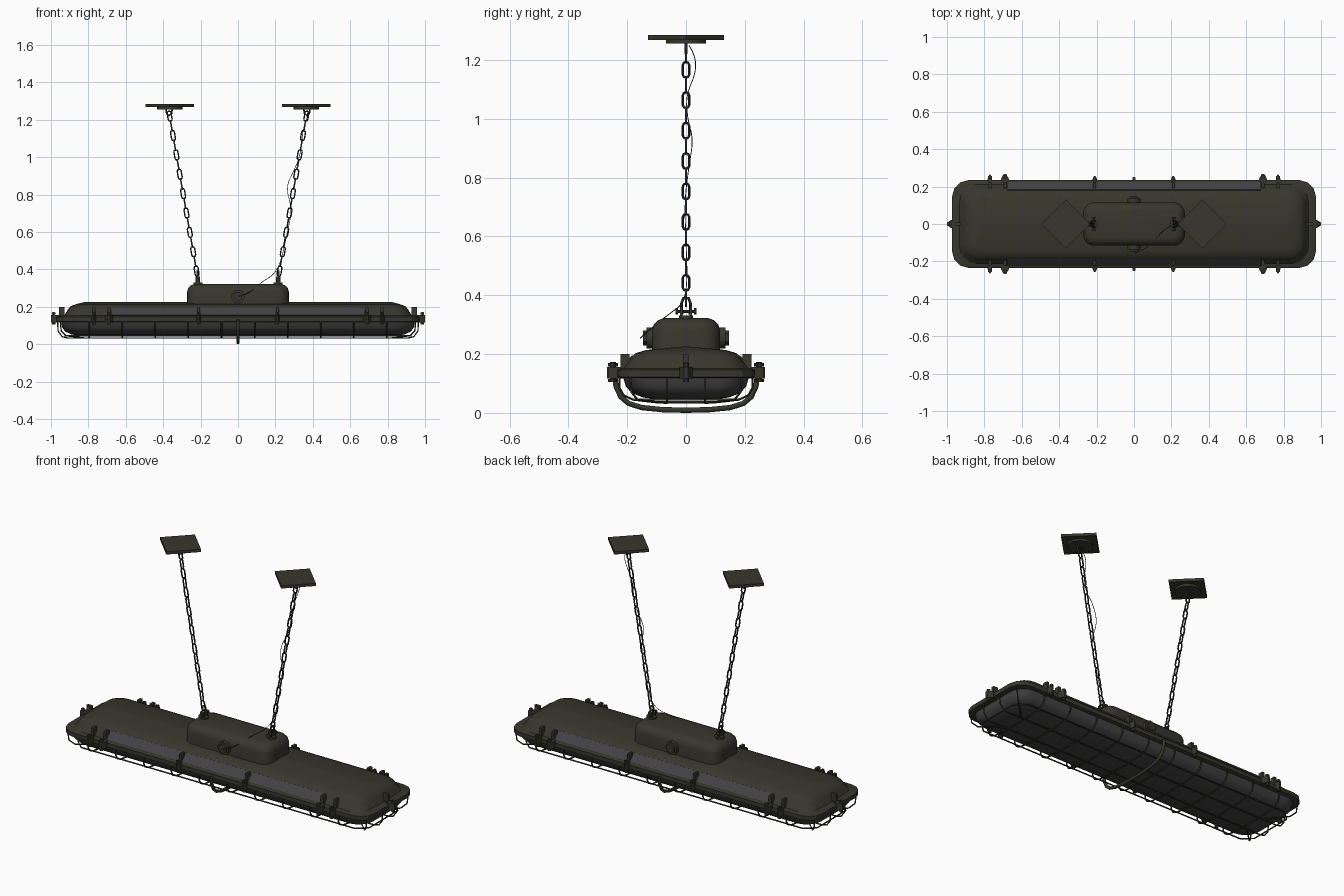
import bpy, bmesh, math
from mathutils import Vector, Matrix

if "Cube" in bpy.data.objects:
    bpy.data.objects.remove(bpy.data.objects["Cube"])


def material(name, rgb):
    m = bpy.data.materials.new(name)
    m.diffuse_color = (*rgb, 1)
    m.use_nodes = True
    m.node_tree.nodes["Principled BSDF"].inputs["Base Color"].default_value = m.diffuse_color
    return m


OLIVE = material("olive paint", (0.038, 0.038, 0.026))
GLASS = material("smoked glass", (0.055, 0.055, 0.058))
STEEL = material("dark steel", (0.028, 0.028, 0.031))


def finish(ob, mat, angle=35):
    ob.data.materials.clear()
    ob.data.materials.append(mat)
    bpy.ops.object.select_all(action='DESELECT')
    ob.select_set(True)
    bpy.context.view_layer.objects.active = ob
    if ob.type == 'CURVE':
        bpy.ops.object.convert(target='MESH')
    bpy.ops.object.shade_smooth_by_angle(angle=math.radians(angle))
    return bpy.context.object


def from_bm(name, bm, mat, angle=35):
    bmesh.ops.recalc_face_normals(bm, faces=bm.faces)
    me = bpy.data.meshes.new(name)
    bm.to_mesh(me)
    bm.free()
    ob = bpy.data.objects.new(name, me)
    bpy.context.collection.objects.link(ob)
    return finish(ob, mat, angle)


def loft(name, rings, mat, seg=4, angle=35):
    """Skin a stack of rounded rectangles (half x, half y, corner radius, z)."""
    bm = bmesh.new()
    loops = []
    for hx, hy, r, z in rings:
        loop = []
        for k, (sx, sy) in enumerate(((1, 1), (-1, 1), (-1, -1), (1, -1))):
            for i in range(seg + 1):
                a = math.pi / 2 * (k + i / seg)
                loop.append(bm.verts.new((sx * (hx - r) + r * math.cos(a),
                                          sy * (hy - r) + r * math.sin(a), z)))
        loops.append(loop)
    n = len(loops[0])
    for a, b in zip(loops, loops[1:]):
        for i in range(n):
            bm.faces.new((a[i], a[(i + 1) % n], b[(i + 1) % n], b[i]))
    bm.faces.new(loops[0])
    bm.faces.new(loops[-1])
    return from_bm(name, bm, mat, angle)


def wires(name, paths, radius, mat, cyclic=False, res=1, smooth=False):
    cu = bpy.data.curves.new(name, 'CURVE')
    cu.dimensions = '3D'
    cu.bevel_depth = radius
    cu.bevel_resolution = res
    cu.use_fill_caps = True
    for pts in paths:
        sp = cu.splines.new('NURBS' if smooth else 'POLY')
        sp.points.add(len(pts) - 1)
        for p, c in zip(sp.points, pts):
            p.co = (*c, 1)
        sp.use_cyclic_u = cyclic
        if smooth:
            sp.use_endpoint_u = True
            sp.order_u = 3
    ob = bpy.data.objects.new(name, cu)
    bpy.context.collection.objects.link(ob)
    return finish(ob, mat, 60)


def add_cyl(bm, at, r, depth, axis='Z', seg=12, r2=None):
    m = Matrix.Translation(at)
    if axis != 'Z':
        m = m @ Matrix.Rotation(math.pi / 2, 4, 'X' if axis == 'Y' else 'Y')
    bmesh.ops.create_cone(bm, cap_ends=True, segments=seg, radius1=r,
                          radius2=r if r2 is None else r2, depth=depth, matrix=m)


def add_box(bm, at, size):
    bmesh.ops.create_cube(bm, size=1, matrix=Matrix.Translation(at) @ Matrix.Diagonal((*size, 1)))


# Lamp body: housing with a low ridge, clamping rim, glass bowl
loft("housing", [(0.935, 0.215, 0.09, 0.148), (0.925, 0.205, 0.09, 0.16), (0.91, 0.188, 0.08, 0.185),
                 (0.895, 0.172, 0.075, 0.203), (0.865, 0.135, 0.06, 0.214),
                 (0.82, 0.003, 0.002, 0.226)], OLIVE)
loft("rim", [(0.955, 0.222, 0.075, 0.118), (0.972, 0.234, 0.085, 0.122), (0.972, 0.234, 0.085, 0.146),
             (0.955, 0.222, 0.075, 0.152)], OLIVE, seg=3, angle=25)
loft("glass_bowl", [(0.945, 0.215, 0.085, 0.125), (0.94, 0.205, 0.09, 0.09), (0.925, 0.185, 0.09, 0.068),
                    (0.89, 0.145, 0.08, 0.052), (0.84, 0.08, 0.06, 0.045),
                    (0.8, 0.02, 0.015, 0.043)], GLASS, seg=6, angle=60)

# Grey side strips on the upper slope
for s, side in ((-1, "front"), (1, "back")):
    bm = bmesh.new()
    sect = [(0.184, 0.196), (0.224, 0.156), (0.2, 0.152), (0.176, 0.192)]
    a, b = ([bm.verts.new((x, s * y, z)) for y, z in sect] for x in (-0.68, 0.68))
    for i in range(4):
        bm.faces.new((a[i], a[(i + 1) % 4], b[(i + 1) % 4], b[i]))
    bm.faces.new(a)
    bm.faces.new(b)
    from_bm(side + "_side_strip", bm, GLASS)

# Junction box on top with cable glands and shackle mounts
loft("junction_box", [(0.272, 0.116, 0.06, 0.19), (0.272, 0.116, 0.06, 0.28), (0.266, 0.11, 0.055, 0.3),
                      (0.252, 0.096, 0.045, 0.315), (0.232, 0.076, 0.035, 0.322)], OLIVE, seg=5)
bm = bmesh.new()
for s in (-1, 1):
    add_cyl(bm, (0, s * 0.12, 0.255), 0.036, 0.03, 'Y', 12)
    add_cyl(bm, (0, s * 0.138, 0.255), 0.026, 0.016, 'Y', 6)
from_bm("cable_glands", bm, OLIVE)
bm = bmesh.new()
for s in (-1, 1):
    add_cyl(bm, (s * 0.215, 0, 0.325), 0.024, 0.012)
    for t in (-1, 1):
        add_box(bm, (s * 0.215, t * 0.016, 0.342), (0.022, 0.008, 0.04))
        add_cyl(bm, (s * 0.215, t * 0.032, 0.345), 0.011, 0.009, 'Y', 6)
    add_cyl(bm, (s * 0.215, 0, 0.345), 0.005, 0.06, 'Y', 8)
from_bm("shackle_mounts", bm, OLIVE)

# Chains, shackles and ceiling plates
for s, side in ((-1, "left"), (1, "right")):
    lo, hi = Vector((s * 0.217, 0, 0.365)), Vector((s * 0.37, 0, 1.245))
    d = (hi - lo).normalized()
    across, links, n = d.cross(Vector((0, 1, 0))), [], 17
    for i in range(n):
        c = lo.lerp(hi, (i + 0.5) / n)
        w = Vector((0, 1, 0)) if i % 2 else across
        link = []
        for end in (1, -1):
            for k in range(5):
                a = math.pi * k / 4
                link.append(c + end * (w * 0.0105 * math.cos(a) + d * (0.017 + 0.0105 * math.sin(a))))
        links.append(link)
    wires(side + "_chain", links, 0.0042, STEEL, cyclic=True)
    wires(side + "_shackle", [[(s * 0.215, -0.014, 0.335), (s * 0.216, -0.016, 0.37), (s * 0.218, -0.009, 0.39),
                               (s * 0.218, 0.009, 0.39), (s * 0.216, 0.016, 0.37), (s * 0.215, 0.014, 0.335)],
                              [(s * 0.352, 0, 1.26), (s * 0.354, 0, 1.235), (s * 0.368, 0, 1.222),
                               (s * 0.382, 0, 1.235), (s * 0.385, 0, 1.26)]], 0.005, STEEL)
    bm = bmesh.new()
    add_cyl(bm, (s * 0.365, 0, 1.277), 0.13, 0.016, seg=4)
    add_cyl(bm, (s * 0.365, 0, 1.263), 0.068, 0.014, seg=20)
    from_bm(side + "_ceiling_plate", bm, OLIVE)

# Loose supply wire along the right chain
wires("supply_wire", [[(0.37, 0.01, 1.25), (0.375, 0.03, 1.22), (0.35, 0.035, 1.16), (0.34, 0, 1.08),
                       (0.33, 0.005, 1.0), (0.30, 0.025, 0.93), (0.255, 0.01, 0.84), (0.29, -0.005, 0.72),
                       (0.26, 0, 0.58), (0.23, 0.005, 0.44), (0.19, -0.01, 0.37), (0.13, -0.06, 0.335),
                       (0.06, -0.14, 0.27), (0, -0.155, 0.255)]], 0.0016, STEEL, smooth=True)

# Wire guard: hoops across, rods along, loops round the ends
hoops, rods = [], []
for i in range(10):
    x = -0.795 + i * 0.1767
    half = [(0.226, 0.125), (0.226, 0.085), (0.212, 0.06), (0.18, 0.045), (0.1, 0.036)]
    hoops.append([(x, -y, z) for y, z in half] + [(x, y, z) for y, z in reversed(half)])
wires("guard_hoops", hoops, 0.0042, OLIVE)
for y in (-0.065, 0.065):
    half = [(0.965, 0.125), (0.962, 0.07), (0.94, 0.04), (0.91, 0.033)]
    rods.append([(-x, y, z) for x, z in half] + [(x, y, z) for x, z in reversed(half)])
for s in (-1, 1):
    rods.append([(-0.87, s * 0.18, 0.045), (0.87, s * 0.18, 0.045)])
    rods.append([(s * 0.87, -0.18, 0.045), (s * 0.925, -0.13, 0.045),
                 (s * 0.925, 0.13, 0.045), (s * 0.87, 0.18, 0.045)])
    for t in (-1, 1):
        rods.append([(s * 0.95, t * 0.19, 0.125), (s * 0.945, t * 0.185, 0.07),
                     (s * 0.92, t * 0.165, 0.045), (s * 0.82, t * 0.065, 0.033)])
wires("guard_rods", rods, 0.0038, OLIVE)

# Heavy strap under the middle
half = [(0.243, 0.13), (0.238, 0.09), (0.222, 0.055), (0.195, 0.032), (0.15, 0.018), (0.08, 0.011)]
wires("centre_strap", [[(0, -y, z) for y, z in half] + [(0, 0, 0.009)]
                       + [(0, y, z) for y, z in reversed(half)]], 0.009, OLIVE, res=2)


# Rim clamps: pointed lug, upright arm and bolt
def clamp(bm, origin, direction, reach, width):
    u = Vector(direction)
    v = Vector((-u.y, u.x, 0))
    o = Vector(origin)
    outline = [(-0.035, 0.35), (0.0, 1), (0.012, 1), (reach, 0.3),
               (reach, -0.3), (0.012, -1), (0.0, -1), (-0.035, -0.35)]
    rows = [[bm.verts.new(o + u * a + v * (b * width) + Vector((0, 0, z))) for a, b in outline]
            for z in (0.117, 0.156)]
    for i in range(8):
        j = (i + 1) % 8
        bm.faces.new((rows[0][i], rows[0][j], rows[1][j], rows[1][i]))
    bm.faces.new(rows[0])
    bm.faces.new(rows[1])
    p = o + u * (reach - 0.014)
    add_cyl(bm, (p.x, p.y, 0.14), 0.005, 0.066, seg=8)
    for z in (0.11, 0.164):
        add_cyl(bm, (p.x, p.y, z), 0.011, 0.011, seg=6)
    q = o - u * 0.022
    size = (0.016, 0.03, 0.05) if abs(u.y) > 0.5 else (0.03, 0.016, 0.05)
    add_box(bm, (q.x, q.y, 0.175), size)


bm = bmesh.new()
for s in (-1, 1):
    clamp(bm, (s * 0.965, 0, 0), (s, 0, 0), 0.035, 0.022)
    for t in (-1, 1):
        for x, reach, w in ((0.21, 0.027, 0.012), (0.69, 0.038, 0.021), (0.77, 0.034, 0.012)):
            clamp(bm, (s * x, t * 0.23, 0), (0, t, 0), reach, w)
from_bm("rim_clamps", bm, OLIVE)
